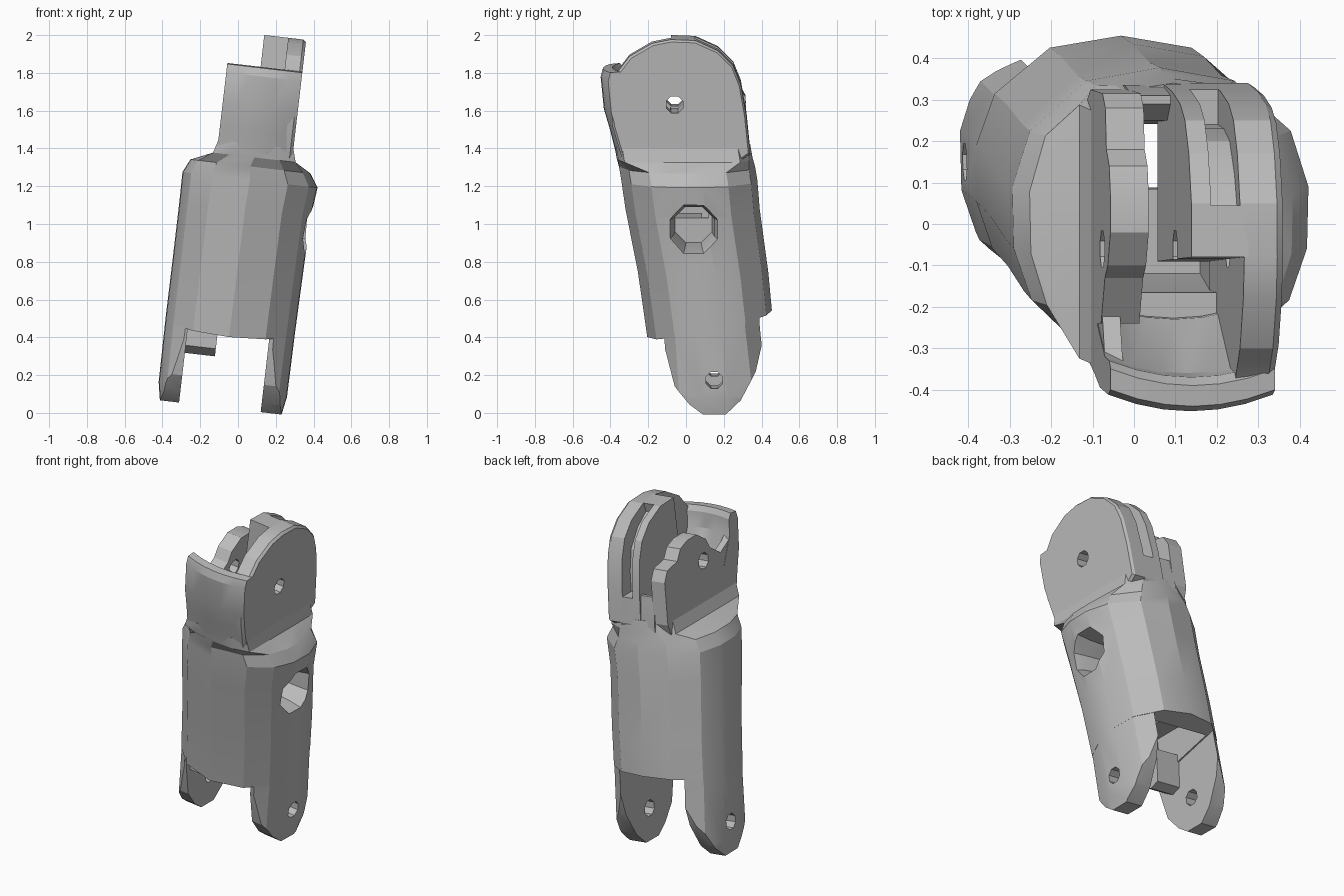
import bpy, bmesh, math
from mathutils import Matrix

cube = bpy.data.objects.get("Cube")
if cube:
    bpy.data.objects.remove(cube)

grey = bpy.data.materials.new("plain grey")
grey.use_nodes = True
grey.diffuse_color = (0.5, 0.5, 0.5, 1)
grey.node_tree.nodes["Principled BSDF"].inputs["Base Color"].default_value = (0.5, 0.5, 0.5, 1)
parts = []


def skin(name, rings, keep=True):
    """Solid through a stack of closed rings."""
    bm = bmesh.new()
    vs = [[bm.verts.new(p) for p in ring] for ring in rings]
    for a, b in zip(vs, vs[1:]):
        for i in range(len(a)):
            j = (i + 1) % len(a)
            bm.faces.new((a[i], a[j], b[j], b[i]))
    bm.faces.new(vs[0])
    bm.faces.new(vs[-1])
    bmesh.ops.recalc_face_normals(bm, faces=bm.faces)
    me = bpy.data.meshes.new(name)
    bm.to_mesh(me)
    bm.free()
    ob = bpy.data.objects.new(name, me)
    bpy.context.collection.objects.link(ob)
    if keep:
        me.materials.append(grey)
        parts.append(ob)
    else:
        ob.hide_render = True
    return ob


def plate(name, profile, x0, x1, keep=True):
    """Side profile (y, z) extruded along x."""
    return skin(name, [[(x, y, z) for y, z in profile] for x in (x0, x1)], keep)


def circle(y, z, r, n=8):
    return [(y + r * math.cos(math.tau * (i + .5) / n), z + r * math.sin(math.tau * (i + .5) / n))
            for i in range(n)]


def boolean(ob, cutter, op="DIFFERENCE"):
    mod = ob.modifiers.new("cut", "BOOLEAN")
    mod.operation, mod.object, mod.solver = op, cutter, "EXACT"
    dg = bpy.context.evaluated_depsgraph_get()
    me = bpy.data.meshes.new_from_object(ob.evaluated_get(dg))
    ob.modifiers.clear()
    ob.data = me
    bpy.data.objects.remove(cutter)


# Half outlines of the body and neck, mirrored into rings
BODY = [(0, -1), (.56, -.85), (.87, -.55), (.99, -.2), (1, .22), (.88, .6), (.5, .94), (0, 1.03)]
NECK = [(0, -1), (.6, -.97), (1, -.88), (1, -.3), (1, .3), (1, .82), (.6, .95), (0, 1)]


def ring(half, z, cx, cy, hx, hy, tilt=0):
    full = half + [(-x, y) for x, y in half[-2:0:-1]]
    return [(cx + x * hx, cy + y * hy, z + tilt * y) for x, y in full]


def body_rings(low):
    return low + [ring(BODY, .75, .025, .085, .347, .34),
                  ring(BODY, 1.08, .028, .03, .35, .35),
                  ring(BODY, 1.24, .036, .012, .36, .355)]


top = [ring(BODY, 1.31, .03, 0, .32, .355),
       ring(NECK, 1.36, .045, -.008, .22, .36),
       ring(NECK, 1.43, .045, -.02, .2, .36)]
body = skin("body", body_rings([ring(BODY, .47, .022, .12, .345, .325, .07)]) + top)

# Hollow: lower pocket, through channel, upper recess, side socket
boolean(body, plate("pocket", [(-.07, .2), (.33, .2), (.33, .6), (.24, .66), (-.07, .66)],
                    -.19, .225, False))
boolean(body, plate("channel", [(.09, .5), (.24, .5), (.25, 1.6), (.08, 1.6)], -.05, .14, False))
boolean(body, plate("recess", [(-.12, 1.05), (.12, 1.05), (.12, 1.6), (-.17, 1.6), (-.16, 1.25)],
                    -.05, .155, False))
socket = skin("socket", [[(x, y, z) for y, z in circle(.04, 1.015, r)]
                         for x, r in ((.145, .105), (.3, .12), (.375, .14), (.45, .145))], False)
boolean(body, socket)

# Lower hinge lugs, trimmed by the continued body shape
LUG = [(-.13, .6), (-.11, .36), (-.06, .17), (.02, .075), (.09, .025), (.21, .025),
       (.29, .1), (.37, .25), (.41, .42), (.42, .6)]
for side, x0, x1 in (("right", .235, .5), ("left", -.5, -.2)):
    lug = plate("lower_lug_" + side, LUG, x0, x1)
    shape = skin("shape", body_rings([ring(BODY, 0, .022, .15, .32, .34),
                                      ring(BODY, .12, .022, .15, .342, .34),
                                      ring(BODY, .47, .022, .12, .345, .325)]), False)
    boolean(lug, shape, "INTERSECT")
    boolean(lug, plate("pin_hole", circle(.15, .21, .048), -1, 1, False))

# Rib inside the left lug
plate("inner_rib", [(-.07, .5), (-.07, .33), (0, .29), (.06, .31), (.08, .5)], -.22, -.04)

# Upper tall lug: outer disc and thicker inner half with a cord groove
ARC = [(-.18, 1.99), (-.08, 2.01), (.05, 2.005), (.17, 1.95), (.25, 1.87), (.29, 1.77),
       (.32, 1.6), (.34, 1.4)]
DISC = [(0, 1.26), (-.2, 1.3), (-.34, 1.38), (-.39, 1.55), (-.41, 1.8), (-.36, 1.84),
        (-.3, 1.92)] + ARC + [(.2, 1.3)]
disc = skin("tall_lug_outer", [[(x, y * k, 1.63 + (z - 1.63) * k) for y, z in DISC]
                               for x, k in ((.15, 1), (.23, 1), (.245, .97))])
inner = plate("tall_lug_inner", [(-.09, 1.3)] + ARC[1:] + [(.3, 1.3)], .022, .16)
groove = [(y * 1.1, z + .04) for y, z in ARC[2:-1]] + [(.36, 1.55), (.24, 1.55),
                                                      (.23, 1.67), (.2, 1.79), (.12, 1.89), (.03, 1.95)]
boolean(inner, plate("groove", groove, .07, .14, False))

# Upper low lug and the thin side wall ahead of it
LOW = [(-.24, 1.35), (-.24, 1.64), (-.13, 1.72), (-.1, 1.78), (-.02, 1.835), (.07, 1.835),
       (.14, 1.81), (.18, 1.75), (.28, 1.73), (.315, 1.67), (.325, 1.42), (.28, 1.3)]
low = plate("low_lug", LOW, -.155, -.062)
plate("side_wall", [(-.33, 1.38), (-.37, 1.55), (-.4, 1.76), (-.3, 1.69), (-.2, 1.64), (-.2, 1.35)],
      -.153, -.11)

for lug in (disc, inner, low):
    boolean(lug, plate("pin_hole", circle(-.06, 1.665, .048), -1, 1, False))

# Web closing the back of the slot between the upper lugs
plate("back_web", [(.25, 1.35), (.25, 1.5), (.29, 1.57), (.31, 1.57), (.335, 1.4), (.335, 1.35)],
      -.07, .03)

# Curved front wall with a rolled lip
WALL = [(-.365, 1.36), (-.4, 1.5), (-.435, 1.62), (-.452, 1.79), (-.44, 1.835), (-.39, 1.84),
        (-.37, 1.81), (-.36, 1.72), (-.23, 1.46), (-.22, 1.36)]
rows = []
for i in range(7):
    t = i / 3 - 1
    rows.append([(.045 + .2 * t, y + .04 * t * t, z) for y, z in WALL])
skin("front_wall", rows)

# Lean the whole piece sideways
lean = Matrix.Translation((0, 0, 1)) @ Matrix.Rotation(.1165, 4, "Y") @ Matrix.Translation((0, 0, -1))
for ob in parts:
    ob.data.transform(lean)
    bpy.ops.object.select_all(action="DESELECT")
    ob.select_set(True)
    bpy.context.view_layer.objects.active = ob
    bpy.ops.object.shade_smooth_by_angle(angle=math.radians(20))
